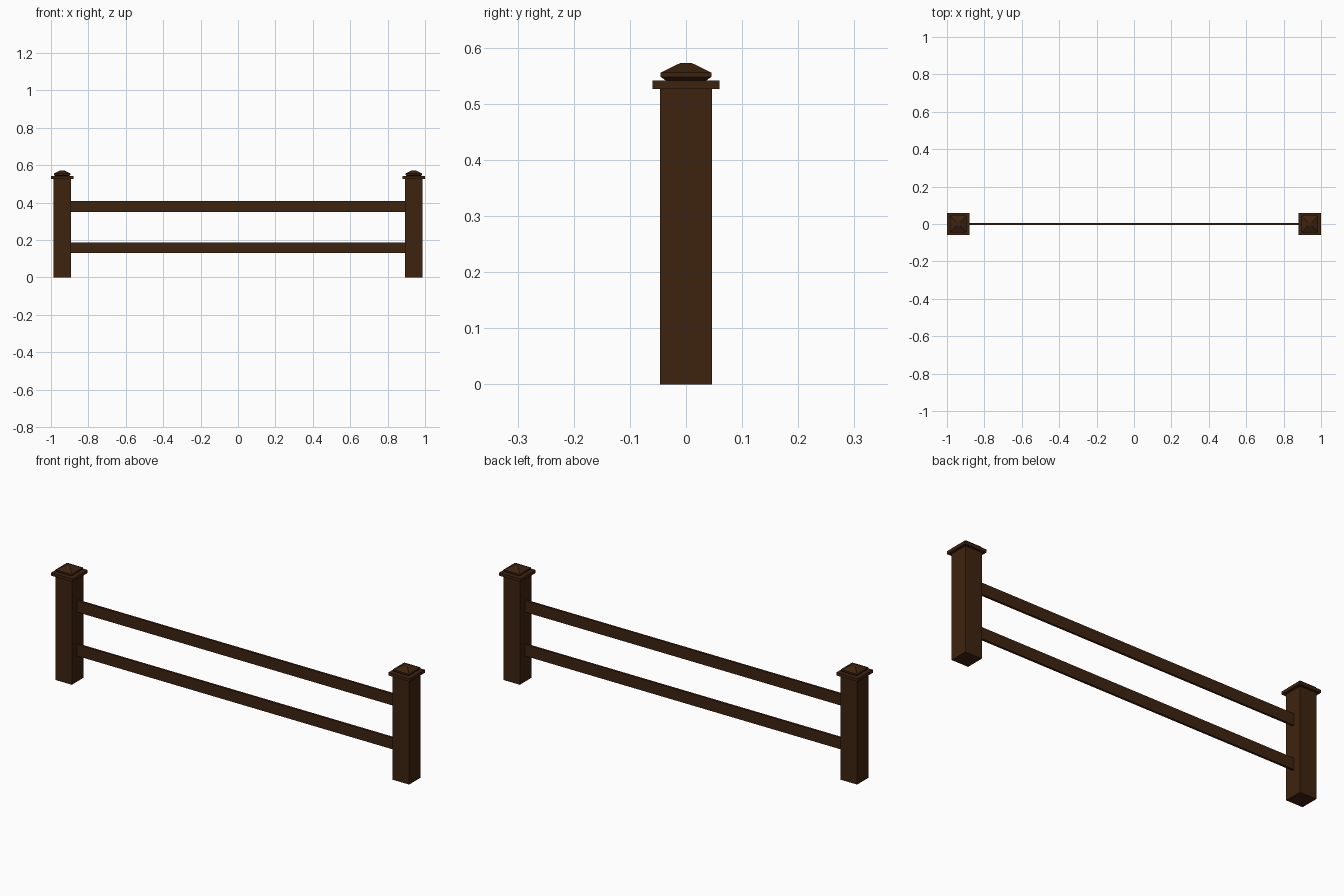
import bpy, bmesh

if "Cube" in bpy.data.objects:
    bpy.data.objects.remove(bpy.data.objects["Cube"])

wood = bpy.data.materials.new("dark_brown_wood")
wood.diffuse_color = (0.048, 0.0165, 0.0048, 1)
wood.use_nodes = True
wood.node_tree.nodes["Principled BSDF"].inputs["Base Color"].default_value = wood.diffuse_color

POST_X = 0.94


def loft(name, x, rings):
    """Square stack of (half width, z) rings, closed at both ends."""
    bm = bmesh.new()
    loops = [[bm.verts.new((x + sx * h, sy * h, z))
              for sx, sy in ((-1, -1), (1, -1), (1, 1), (-1, 1))] for h, z in rings]
    bm.faces.new(loops[0][::-1])
    bm.faces.new(loops[-1])
    for a, b in zip(loops, loops[1:]):
        for i in range(4):
            j = (i + 1) % 4
            bm.faces.new((a[i], a[j], b[j], b[i]))
    return finish(name, bm)


def box(name, center, size):
    bm = bmesh.new()
    bmesh.ops.create_cube(bm, size=1)
    for v in bm.verts:
        v.co = [c + s * k for c, s, k in zip(center, size, v.co)]
    return finish(name, bm)


def finish(name, bm):
    me = bpy.data.meshes.new(name)
    bm.to_mesh(me)
    bm.free()
    me.materials.append(wood)
    ob = bpy.data.objects.new(name, me)
    bpy.context.collection.objects.link(ob)
    return ob


# Posts with overhanging cap plate and pyramid finial
for side, s in (("left", -1), ("right", 1)):
    x = s * POST_X
    loft(side + "_post", x, [(0.046, 0), (0.046, 0.528)])
    loft(side + "_cap_plate", x, [(0.06, 0.527), (0.06, 0.542)])
    loft(side + "_finial", x, [(0.035, 0.541), (0.045, 0.548),
                               (0.045, 0.556), (0.01, 0.573)])

# Thin rails between the posts
for name, z in (("lower_rail", 0.159), ("upper_rail", 0.38)):
    box(name, (0, 0, z), (2 * (POST_X - 0.045), 0.011, 0.058))
